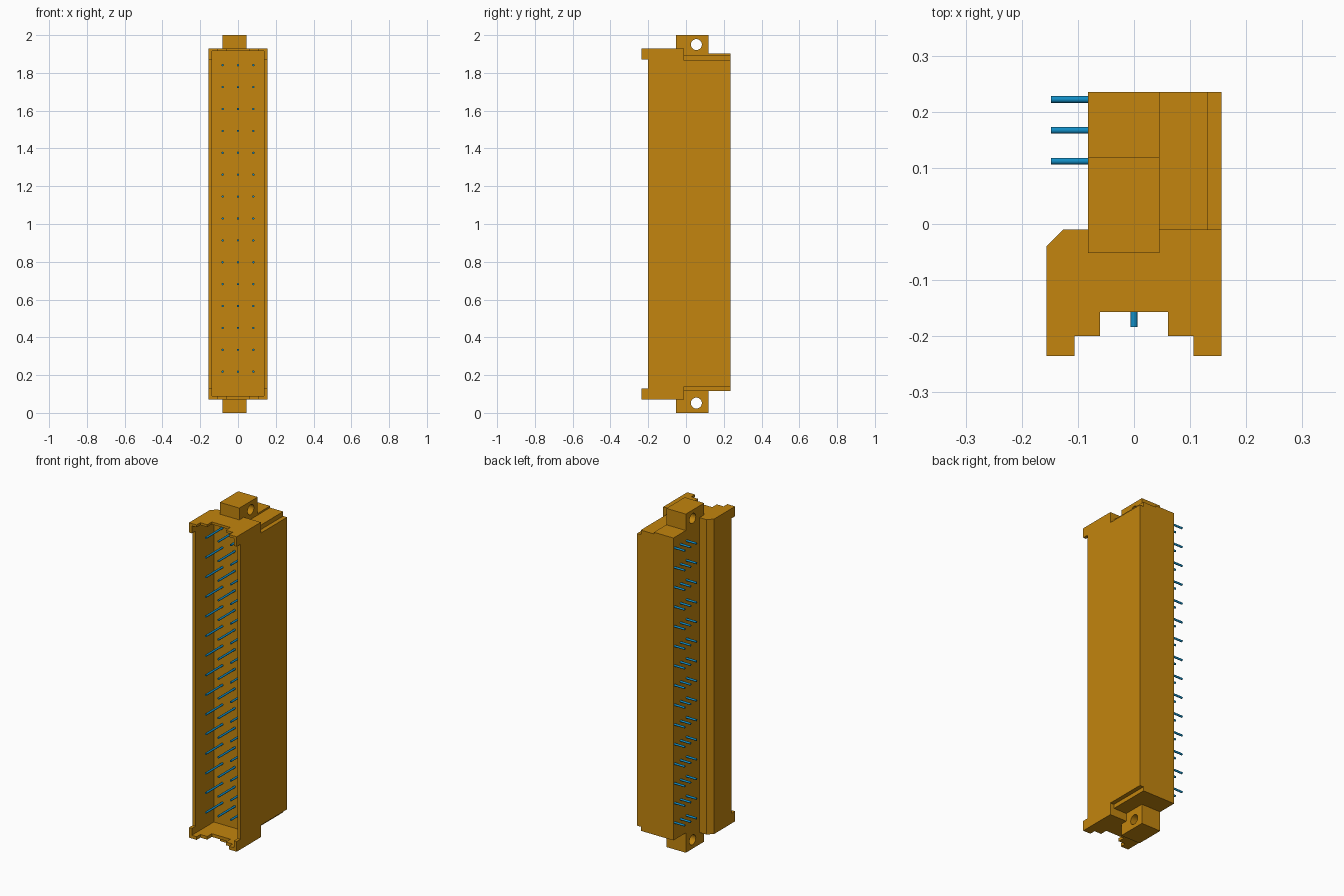
import bpy, bmesh, math
from mathutils import Vector, Matrix

if "Cube" in bpy.data.objects:
    bpy.data.objects.remove(bpy.data.objects["Cube"], do_unlink=True)


def material(name, rgb):
    m = bpy.data.materials.new(name)
    m.use_nodes = True
    m.diffuse_color = (*rgb, 1)
    m.node_tree.nodes["Principled BSDF"].inputs["Base Color"].default_value = (*rgb, 1)
    return m


AMBER = material("amber plastic", (0.546, 0.235, 0.0044))
BLUE = material("blue metal", (0.006, 0.27, 0.56))


def finish(name, bm, mat):
    bmesh.ops.recalc_face_normals(bm, faces=bm.faces[:])
    me = bpy.data.meshes.new(name)
    bm.to_mesh(me)
    bm.free()
    me.materials.append(mat)
    ob = bpy.data.objects.new(name, me)
    bpy.context.collection.objects.link(ob)
    return ob


def prism(name, points, axis, lo, hi):
    """Extrude a closed 2D profile along an axis (the other two keep xyz order)."""
    bm = bmesh.new()
    verts = []
    for p in points:
        co = list(p)
        co.insert(axis, lo)
        verts.append(bm.verts.new(co))
    face = bm.faces.new(verts)
    new = bmesh.ops.extrude_face_region(bm, geom=[face])["geom"]
    shift = Vector((0, 0, 0))
    shift[axis] = hi - lo
    bmesh.ops.translate(bm, vec=shift, verts=[g for g in new if isinstance(g, bmesh.types.BMVert)])
    return finish(name, bm, AMBER)


def rect(a, b, c, d):
    return [(a, c), (b, c), (b, d), (a, d)]


def cylinder(bm, start, end, radius, sides):
    a, b = Vector(start), Vector(end)
    rot = (b - a).to_track_quat('Z', 'Y').to_matrix().to_4x4()
    bmesh.ops.create_cone(bm, cap_ends=True, segments=sides, radius1=radius, radius2=radius,
                          depth=(b - a).length, matrix=Matrix.Translation((a + b) / 2) @ rot)


def cut(target, cutter):
    mod = target.modifiers.new(cutter.name, 'BOOLEAN')
    mod.operation = 'DIFFERENCE'
    mod.solver = 'EXACT'
    mod.object = cutter
    cutter.hide_render = True
    cutter.hide_viewport = True
    cutter.display_type = 'WIRE'


def smooth(ob):
    bpy.ops.object.select_all(action='DESELECT')
    ob.select_set(True)
    bpy.context.view_layer.objects.active = ob
    bpy.ops.object.shade_smooth_by_angle(angle=math.radians(35))


# Shroud: notched front edge, one chamfered rear corner
shroud = prism("shroud", [
    (-0.156, -0.235), (-0.106, -0.235), (-0.106, -0.2), (-0.061, -0.2),
    (-0.061, -0.157), (0.061, -0.157), (0.061, -0.2), (0.106, -0.2),
    (0.106, -0.235), (0.156, -0.235), (0.156, -0.01), (-0.126, -0.01),
    (-0.156, -0.04)], 2, 0.07, 1.93)
# Cutters: pin cavity, and the front lip between the end flanges
cut(shroud, prism("cavity_cutter", rect(-0.137, 0.137, 0.089, 1.916), 1, -0.3, -0.03))
cut(shroud, prism("lip_cutter", rect(-0.3, 0.3, 0.13, 1.872), 1, -0.3, -0.2))

# Rear housing with stepped ends
prism("rear_housing", [
    (-0.082, 0.117), (0.131, 0.117), (0.131, 0.141), (0.156, 0.141),
    (0.156, 1.866), (0.131, 1.866), (0.131, 1.893), (0.045, 1.893),
    (0.045, 1.903), (-0.082, 1.903)], 1, -0.02, 0.235)

# Mounting lugs with a sideways screw hole
lug = [(-0.052, 2), (0.119, 2), (0.119, 1.87), (-0.02, 1.87), (-0.02, 1.922), (-0.052, 1.922)]
for name, flip in (("top", False), ("bottom", True)):
    pts = [(y, 2 - z if flip else z) for y, z in lug]
    part = prism(name + "_lug", pts, 0, -0.082, 0.045)
    bm = bmesh.new()
    hz = 0.052 if flip else 1.95
    cylinder(bm, (-0.2, 0.055, hz), (0.2, 0.055, hz), 0.029, 32)
    cut(part, finish(name + "_hole_cutter", bm, AMBER))
    smooth(part)

# Contact pins: three columns facing the front, three rows leaving the side
front, side = bmesh.new(), bmesh.new()
for i in range(15):
    z = 0.218 + i * 0.1159
    for k in (-1, 0, 1):
        x = k * 0.081
        cylinder(front, (x, -0.184, z), (x, -0.025, z), 0.006, 12)
        y = 0.167 + k * 0.055
        cylinder(side, (-0.148, y, z), (-0.075, y, z), 0.006, 12)
smooth(finish("front_pins", front, BLUE))
smooth(finish("side_pins", side, BLUE))
